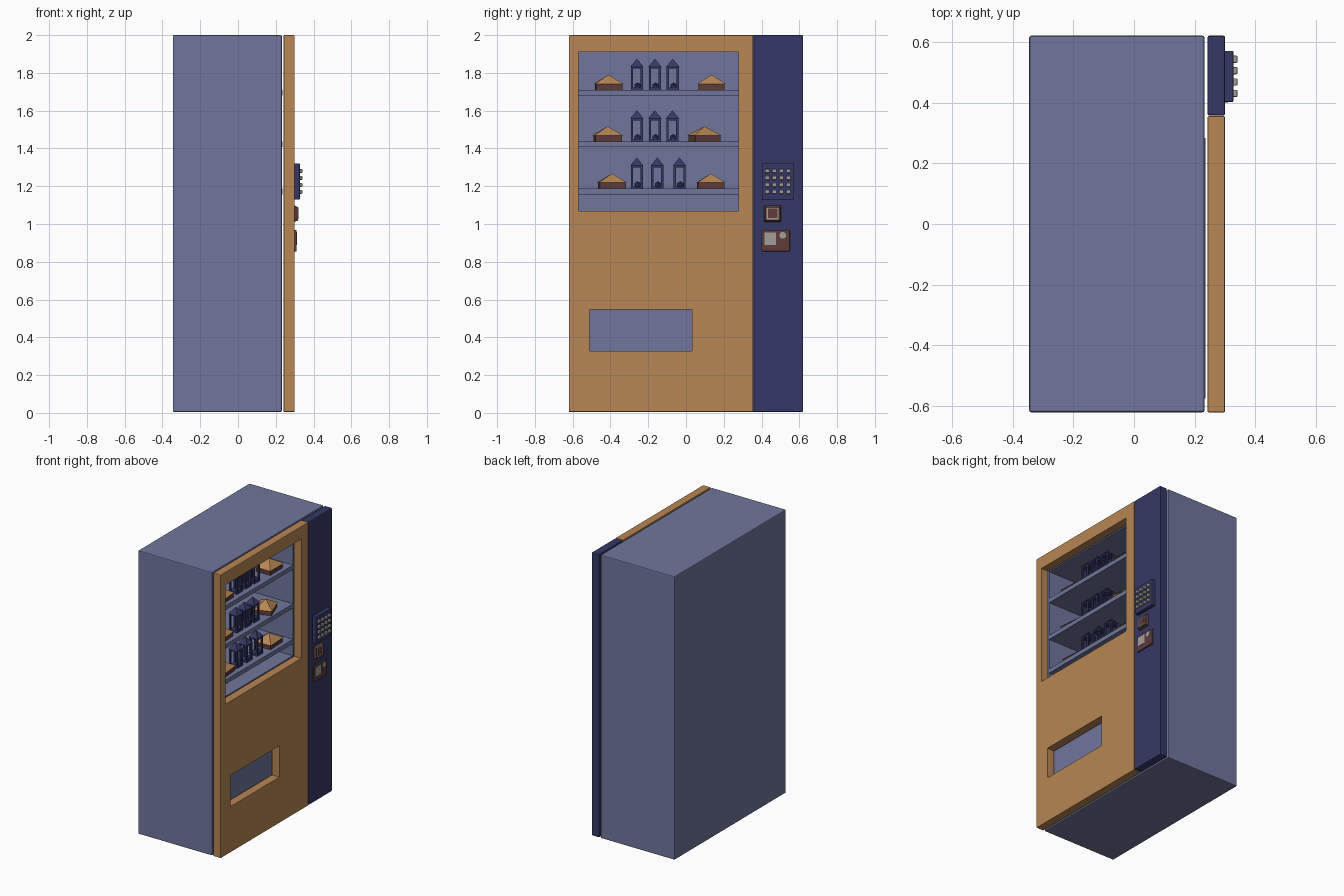
import bpy, bmesh, math
from mathutils import Matrix, Vector

if "Cube" in bpy.data.objects:
    bpy.data.objects.remove(bpy.data.objects["Cube"])


def material(name, r, g, b):
    m = bpy.data.materials.new(name)
    m.diffuse_color = (r, g, b, 1)
    m.use_nodes = True
    m.node_tree.nodes["Principled BSDF"].inputs["Base Color"].default_value = m.diffuse_color
    return m


SLATE = material("slate", 0.16, 0.18, 0.33)
TAN = material("tan", 0.48, 0.24, 0.09)
NAVY = material("navy", 0.036, 0.04, 0.13)
BROWN = material("brown", 0.11, 0.045, 0.042)
GREY = material("grey", 0.36, 0.34, 0.32)


def add_box(bm, x, y, z):
    """Add a box spanning the given (min, max) ranges."""
    size = Matrix.Diagonal((x[1] - x[0], y[1] - y[0], z[1] - z[0], 1))
    mid = Matrix.Translation((sum(x) / 2, sum(y) / 2, sum(z) / 2))
    return bmesh.ops.create_cube(bm, size=1, matrix=mid @ size)["verts"]


def add_pyramid(bm, x, y, z0, z1, wx, wy, turn=0):
    mat = (Matrix.Translation((x, y, (z0 + z1) / 2)) @ Matrix.Rotation(turn, 4, 'Z')
           @ Matrix.Diagonal((wx, wy, 1, 1)) @ Matrix.Rotation(math.pi / 4, 4, 'Z'))
    bmesh.ops.create_cone(bm, cap_ends=True, segments=4, radius1=math.sqrt(0.5),
                          radius2=0, depth=z1 - z0, matrix=mat)


def finish(name, bm, mat, bevel=0):
    if bevel:
        bmesh.ops.bevel(bm, geom=bm.edges[:], offset=bevel, segments=2,
                        profile=0.5, affect='EDGES')
    me = bpy.data.meshes.new(name)
    bm.to_mesh(me)
    bm.free()
    ob = bpy.data.objects.new(name, me)
    bpy.context.collection.objects.link(ob)
    if mat:
        me.materials.append(mat)
    return ob


def box(name, x, y, z, mat, bevel=0):
    bm = bmesh.new()
    add_box(bm, x, y, z)
    return finish(name, bm, mat, bevel)


def cut(ob, x, y, z):
    cutter = box("cutter", x, y, z, None)
    cutter.hide_render = True
    mod = ob.modifiers.new("opening", 'BOOLEAN')
    mod.operation = 'DIFFERENCE'
    mod.solver = 'EXACT'
    mod.object = cutter
    bpy.context.view_layer.objects.active = ob
    bpy.ops.object.modifier_apply(modifier=mod.name)
    bpy.data.objects.remove(cutter)


# Cabinet with display bay
WIN_Y, WIN_Z = (-0.57, 0.278), (1.07, 1.91)
BACK = -0.08
cabinet = box("cabinet", (-0.345, 0.232), (-0.62, 0.62), (0.005, 2), SLATE, 0.006)
cut(cabinet, (BACK, 0.4), WIN_Y, WIN_Z)

# Door with window and delivery opening
door = box("door", (0.242, 0.3), (-0.62, 0.355), (0.005, 2), TAN, 0.004)
cut(door, (0.1, 0.4), WIN_Y, WIN_Z)
cut(door, (0.1, 0.4), (-0.51, 0.032), (0.328, 0.548))

# Control column
box("control_column", (0.242, 0.3), (0.357, 0.62), (0.005, 2), NAVY, 0.006)


def lantern(name, y, z):
    """Open four-post frame with a pointed roof and small coil inside."""
    x, h = 0.165, 0.032
    bm = bmesh.new()
    for z0, z1 in ((0, 0.012), (0.112, 0.124)):
        add_box(bm, (x - h, x + h), (y - h, y + h), (z + z0, z + z1))
    for sx in (-1, 1):
        for sy in (-1, 1):
            px, py = x + sx * 0.026, y + sy * 0.026
            add_box(bm, (px - 0.006, px + 0.006), (py - 0.006, py + 0.006),
                    (z + 0.01, z + 0.114))
    add_pyramid(bm, x, y, z + 0.122, z + 0.165, 0.07, 0.07)
    bmesh.ops.create_icosphere(bm, subdivisions=1, radius=0.02,
                               matrix=Matrix.Translation((x + 0.02, y + 0.004, z + 0.02)))
    finish(name, bm, NAVY)


def peaked_box(name, y, z, turn):
    x = 0.15
    bm = bmesh.new()
    verts = add_box(bm, (x - 0.055, x + 0.055), (y - 0.07, y + 0.07), (z, z + 0.032))
    bmesh.ops.rotate(bm, verts=verts, cent=Vector((x, y, z)),
                     matrix=Matrix.Rotation(turn, 3, 'Z'))
    finish(name + "_base", bm, BROWN)
    bm = bmesh.new()
    add_pyramid(bm, x, y, z + 0.032, z + 0.08, 0.12, 0.152, turn)
    finish(name + "_top", bm, TAN)


# Shelves and goods: shelf height, lantern positions, peaked boxes
rows = (
    (1.71, (-0.26, -0.165, -0.07), ((-0.41, 0.05), (0.135, 0.0))),
    (1.437, (-0.26, -0.165, -0.072), ((-0.415, 0.1), (0.097, 0.35))),
    (1.187, (-0.26, -0.152, -0.034), ((-0.392, 0.1), (0.132, 0.05))),
)
for r, (z, lanterns, boxes) in enumerate(rows):
    box(f"shelf_{r}", (BACK - 0.01, 0.235), (-0.575, 0.283), (z - 0.03, z), SLATE)
    for i, y in enumerate(lanterns):
        lantern(f"lantern_{r}_{i}", y, z)
    for i, (y, turn) in enumerate(boxes):
        peaked_box(f"peaked_box_{r}_{i}", y, z, turn)

# Keypad and its buttons
box("keypad", (0.295, 0.327), (0.402, 0.57), (1.13, 1.32), NAVY, 0.003)
bm = bmesh.new()
for i in range(4):
    for j in range(4):
        y, z = 0.43 + i * 0.0375, 1.17 + j * 0.037
        add_box(bm, (0.322, 0.341), (y - 0.012, y + 0.012), (z - 0.01, z + 0.01))
finish("keypad_buttons", bm, GREY, 0.004)

# Card reader: tapered block with framed pad
bm = bmesh.new()
for v in add_box(bm, (0.295, 0.318), (0.412, 0.505), (1.01, 1.1)):
    if v.co.x > 0.3:
        v.co.y += 0.008 if v.co.y < 0.45 else -0.008
        v.co.z += 0.008 if v.co.z < 1.05 else -0.012
finish("card_reader", bm, BROWN)
box("card_frame", (0.31, 0.3195), (0.427, 0.49), (1.025, 1.087), GREY)
box("card_pad", (0.31, 0.3205), (0.433, 0.484), (1.031, 1.081), BROWN)

# Coin panel with plate and round button
box("coin_panel", (0.295, 0.31), (0.4, 0.55), (0.855, 0.968), BROWN, 0.003)
box("coin_plate", (0.3, 0.313), (0.415, 0.476), (0.89, 0.955), GREY)
bm = bmesh.new()
bmesh.ops.create_cone(bm, cap_ends=True, segments=16, radius1=0.018, radius2=0.018, depth=0.015,
                      matrix=Matrix.Translation((0.306, 0.512, 0.94)) @ Matrix.Rotation(math.pi / 2, 4, 'Y'))
finish("coin_button", bm, GREY)
